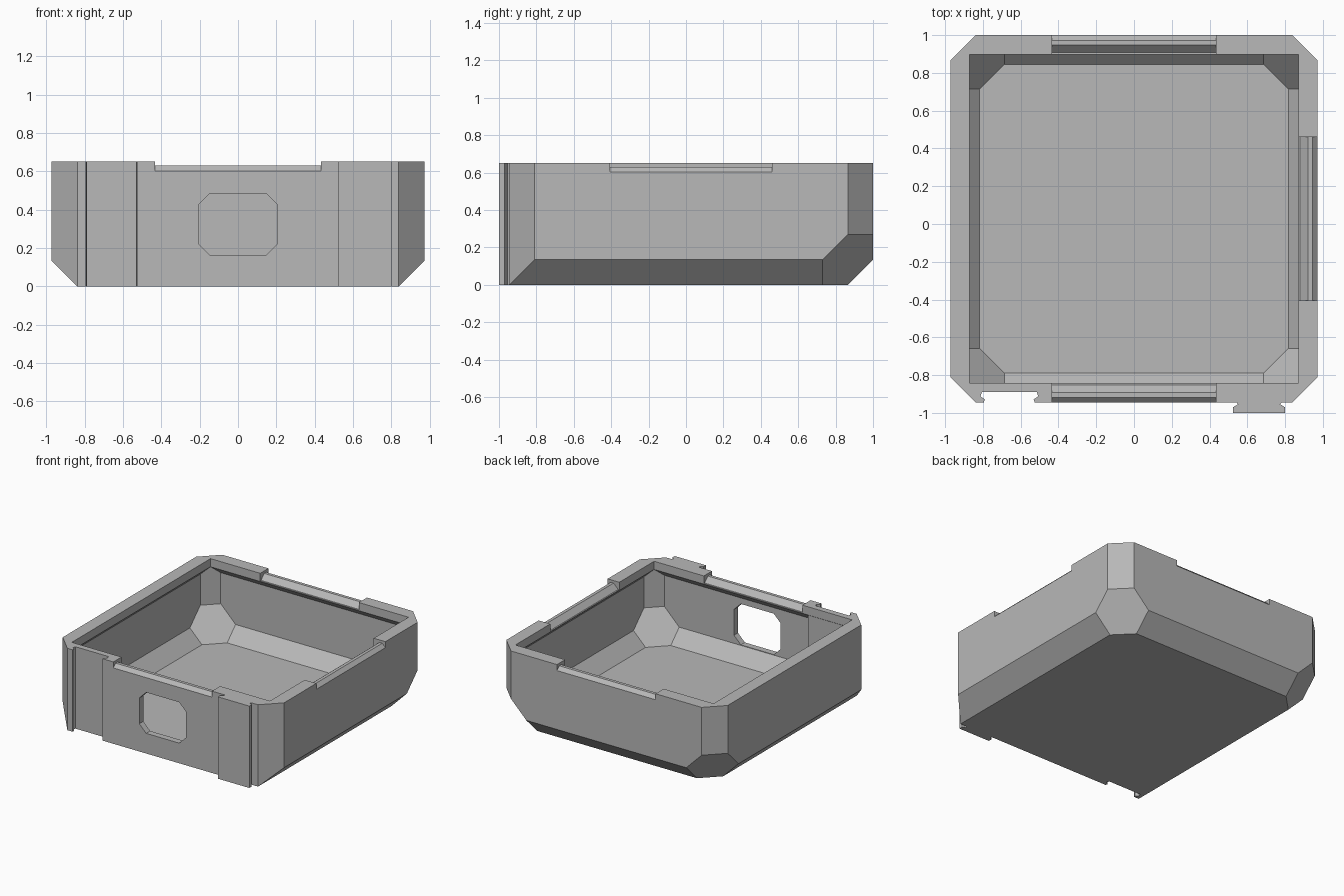
import bpy, bmesh, math
from mathutils import Vector, Matrix

if "Cube" in bpy.data.objects:
    bpy.data.objects.remove(bpy.data.objects["Cube"], do_unlink=True)

HALF, HEIGHT, CHAMFER, WALL = 0.9725, 0.65, 0.135, 0.05
LIP, LIP_Z = 0.87, 0.585
SHIFT_Y = 0.0275                      # the front tab pushes the shell back

grey = bpy.data.materials.new("plain grey")
grey.use_nodes = True
grey.diffuse_color = (0.48, 0.48, 0.48, 1)
grey.node_tree.nodes["Principled BSDF"].inputs["Base Color"].default_value = grey.diffuse_color


def make(name, bm):
    bmesh.ops.recalc_face_normals(bm, faces=bm.faces[:])
    mesh = bpy.data.meshes.new(name)
    bm.to_mesh(mesh)
    bm.free()
    mesh.materials.append(grey)
    obj = bpy.data.objects.new(name, mesh)
    bpy.context.collection.objects.link(obj)
    return obj


def box_bm(lo, hi):
    bm = bmesh.new()
    bmesh.ops.create_cube(bm, size=1)
    lo, hi = Vector(lo), Vector(hi)
    for v in bm.verts:
        v.co = (lo + hi) / 2 + v.co * (hi - lo)
    return bm


def convex(name, lo, hi, planes):
    """Box trimmed by half spaces normal . p <= d."""
    bm = box_bm(lo, hi)
    for normal, d in planes:
        n = Vector(normal)
        bmesh.ops.bisect_plane(bm, geom=bm.verts[:] + bm.edges[:] + bm.faces[:], dist=1e-5,
                               plane_co=n * (d / n.length_squared), plane_no=n, clear_outer=True)
    points = [v.co.copy() for v in bm.verts]
    bm.free()
    bm = bmesh.new()
    for p in points:
        bm.verts.new(p)
    bmesh.ops.remove_doubles(bm, verts=bm.verts[:], dist=1e-4)
    bmesh.ops.convex_hull(bm, input=bm.verts[:])
    bmesh.ops.dissolve_limit(bm, angle_limit=0.02, verts=bm.verts[:], edges=bm.edges[:])
    return make(name, bm)


def prism(name, points, lo, hi, matrix=Matrix()):
    """Polygon in local XY extruded along local Z from lo to hi."""
    bm = bmesh.new()
    face = bm.faces.new([bm.verts.new((x, y, lo)) for x, y in points])
    ext = bmesh.ops.extrude_face_region(bm, geom=[face])
    moved = [g for g in ext["geom"] if isinstance(g, bmesh.types.BMVert)]
    bmesh.ops.translate(bm, verts=moved, vec=(0, 0, hi - lo))
    bm.transform(matrix)
    return make(name, bm)


def combine(target, other, operation):
    mod = target.modifiers.new("join", "BOOLEAN")
    mod.object, mod.operation, mod.solver = other, operation, "EXACT"
    graph = bpy.context.evaluated_depsgraph_get()
    mesh = bpy.data.meshes.new_from_object(target.evaluated_get(graph))
    target.modifiers.clear()
    target.data = mesh
    bpy.data.objects.remove(other, do_unlink=True)


def shell_planes(t, front):
    """Corner and bottom chamfers, moved inward by t."""
    planes = []
    corner = 2 * HALF - CHAMFER
    for sx in (-1, 1):
        planes.append(((sx, 0, -1), HALF - CHAMFER - math.sqrt(2) * t))
        for sy in (-1, 1):
            planes.append(((sx, sy, 0), corner - math.sqrt(2) * t))
            if sy > 0 or front:
                planes.append(((sx, sy, -1), corner - 2 * CHAMFER - math.sqrt(3) * t))
    for sy in (-1, 1) if front else (1,):
        planes.append(((0, sy, -1), HALF - CHAMFER - math.sqrt(2) * t))
    return planes


# Outer body: chamfered bottom everywhere except at the flat front
tray = convex("tray", (-HALF, -HALF, 0), (HALF, HALF, HEIGHT), shell_planes(0, False))

# Cavity, narrowing under the rim lip
inner = HALF - WALL
slope = LIP + LIP_Z
lip_planes = [((x, y, 1), slope) for x, y in ((1, 0), (-1, 0), (0, 1), (0, -1))]
cavity = convex("cavity", (-inner, -inner, WALL), (inner, inner, LIP_Z),
                shell_planes(WALL, True) + lip_planes)
combine(tray, cavity, "DIFFERENCE")
opening = make("opening", box_bm((-LIP, -LIP, 0.45), (LIP, LIP, 0.8)))
combine(tray, opening, "DIFFERENCE")

# Snap ridges: a notch in the rim on each side
notch = [(1.05, 0.525), (0.945, 0.63), (0.92, 0.63), (0.88, 0.59), (0.8, 0.59), (0.8, 0.75), (1.05, 0.75)]
upright = Matrix.Rotation(math.pi / 2, 4, "X")
for i in range(4):
    turn = Matrix.Rotation(i * math.pi / 2, 4, "Z")
    combine(tray, prism("notch", notch, -0.433, 0.433, turn @ upright), "DIFFERENCE")

# Thickened wall behind the slot
backing = make("backing", box_bm((-0.84, -0.938, 0.03), (-0.48, -0.873, 0.6)))
combine(tray, backing, "UNION")


# Dovetail slot and matching tab on the front
def dovetail(cx, profile):
    return [(cx + w, y) for w, y in profile] + [(cx - w, y) for w, y in reversed(profile)]


slot = [(0.133, -1.05), (0.133, -0.965), (0.128, -0.957), (0.153, -0.94), (0.145, -0.917)]
combine(tray, prism("slot", dovetail(-0.66, slot), -0.1, 0.8), "DIFFERENCE")
tab = [(0.118, -0.95), (0.118, -0.975), (0.112, -0.982), (0.138, -0.998), (0.138, -1.0275)]
combine(tray, prism("tab", dovetail(0.662, tab), 0, HEIGHT), "UNION")

# Front window with clipped corners
w, low, high, c = 0.205, 0.16, 0.485, 0.06
window = [(-w, low + c), (-w + c, low), (w - c, low), (w, low + c),
          (w, high - c), (w - c, high), (-w + c, high), (-w, high - c)]
combine(tray, prism("window", window, 0.8, 1.1, upright), "DIFFERENCE")

tray.data.transform(Matrix.Translation((0, SHIFT_Y, 0)))
for poly in tray.data.polygons:
    poly.use_smooth = False
    poly.material_index = 0
